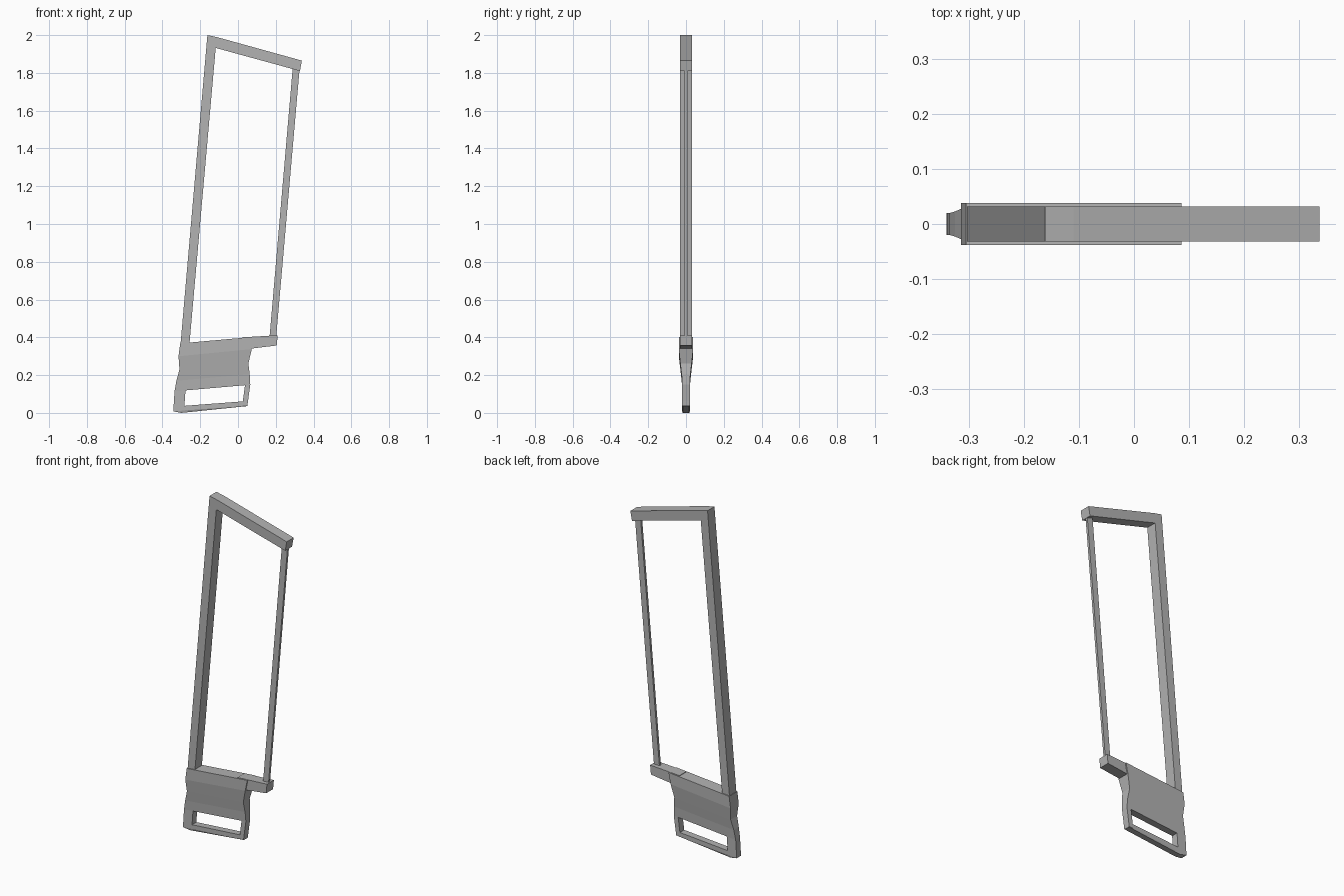
import bpy
import bmesh

cube = bpy.data.objects.get("Cube")
if cube:
    bpy.data.objects.remove(cube, do_unlink=True)

grey = bpy.data.materials.new("plain grey")
grey.use_nodes = True
colour = (0.45, 0.45, 0.45, 1)
grey.diffuse_color = colour
grey.node_tree.nodes["Principled BSDF"].inputs["Base Color"].default_value = colour


def thicken(name, bm):
    """Extrude a front sheet to its mirror image at the back."""
    res = bmesh.ops.extrude_face_region(bm, geom=bm.faces[:], use_keep_orig=True)
    for item in res["geom"]:
        if isinstance(item, bmesh.types.BMVert):
            item.co.y = -item.co.y
    bmesh.ops.recalc_face_normals(bm, faces=bm.faces[:])
    mesh = bpy.data.meshes.new(name)
    bm.to_mesh(mesh)
    bm.free()
    mesh.materials.append(grey)
    obj = bpy.data.objects.new(name, mesh)
    bpy.context.collection.objects.link(obj)
    return obj


def plate(name, outline, half):
    """Flat part cut to an (x, z) outline."""
    bm = bmesh.new()
    bm.faces.new([bm.verts.new((x, -half, z)) for x, z in outline])
    return thicken(name, bm)


# Bent frame: long back post and sloping top arm
plate("frame", [(-0.305, 0.355), (-0.162, 2.0), (-0.11, 1.989), (0.338, 1.865),
                (0.328, 1.81), (-0.118, 1.932), (-0.258, 0.355)], 0.032)

# Thin straight blade
plate("blade", [(0.166, 0.39), (0.29, 1.83), (0.326, 1.82), (0.201, 0.39)], 0.007)

# Lug holding the lower blade end
plate("blade_lug", [(0.02, 0.35), (0.02, 0.4), (0.21, 0.411), (0.205, 0.357),
                    (0.075, 0.341)], 0.032)

# Handle: rows of (left x, left z, right x, right z, half thickness)
rows = [(-0.306, 0.368, 0.087, 0.403, 0.038),
        (-0.315, 0.3, 0.073, 0.338, 0.038),
        (-0.31, 0.23, 0.055, 0.262, 0.03),
        (-0.326, 0.17, 0.062, 0.205, 0.023),
        (-0.336, 0.114, 0.065, 0.149, 0.02),
        (-0.341, 0.033, 0.053, 0.063, 0.02),
        (-0.342, 0.008, 0.05, 0.038, 0.02),
        (-0.3, 0.0, 0.05, 0.036, 0.017)]
columns = (0, 0.145, 0.93, 1)
hole = (4, 1)
bm = bmesh.new()
grid = [[bm.verts.new((x0 + (x1 - x0) * t, -half, z0 + (z1 - z0) * t)) for t in columns]
        for x0, z0, x1, z1, half in rows]
for r in range(len(rows) - 1):
    for c in range(len(columns) - 1):
        if (r, c) != hole:
            bm.faces.new((grid[r][c], grid[r + 1][c], grid[r + 1][c + 1], grid[r][c + 1]))
thicken("handle", bm)
